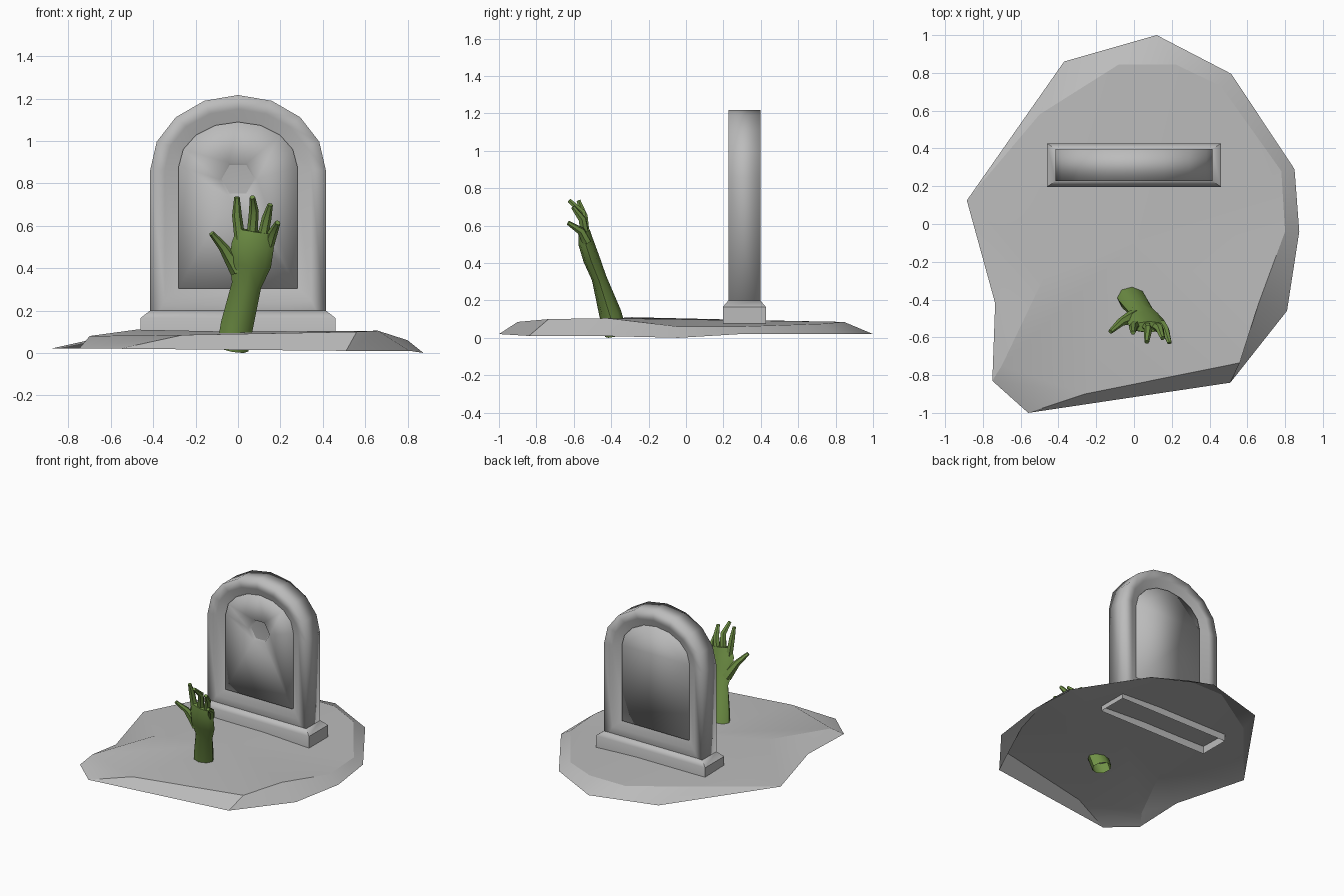
import bpy, bmesh, math
from mathutils import Vector

cube = bpy.data.objects.get("Cube")
if cube:
    bpy.data.objects.remove(cube, do_unlink=True)


def material(name, rgb):
    m = bpy.data.materials.new(name)
    m.use_nodes = True
    m.diffuse_color = (*rgb, 1)
    m.node_tree.nodes["Principled BSDF"].inputs["Base Color"].default_value = (*rgb, 1)
    return m


stone = material("grey_stone", (0.5, 0.5, 0.5))
skin = material("green_skin", (0.16, 0.28, 0.06))


def finish(bm, name, mat, angle):
    bmesh.ops.recalc_face_normals(bm, faces=bm.faces)
    me = bpy.data.meshes.new(name)
    bm.to_mesh(me)
    bm.free()
    me.materials.append(mat)
    ob = bpy.data.objects.new(name, me)
    bpy.context.collection.objects.link(ob)
    bpy.ops.object.select_all(action='DESELECT')
    ob.select_set(True)
    bpy.context.view_layer.objects.active = ob
    bpy.ops.object.shade_smooth_by_angle(angle=math.radians(angle))
    return ob


def loft(bm, loops, cap_start=False, cap_end=False):
    rings = [[bm.verts.new(p) for p in loop] for loop in loops]
    n = len(rings[0])
    for a, b in zip(rings, rings[1:]):
        for i in range(n):
            j = (i + 1) % n
            bm.faces.new((a[i], a[j], b[j], b[i]))
    if cap_start:
        bm.faces.new(rings[0])
    if cap_end:
        bm.faces.new(rings[-1])
    return rings


# Ground: open faceted mound, outer rim then raised inner ring
rim = [(0.12, 1, .02), (-.37, .86, .02), (-.885, .125, .02), (-.735, -.42, .02),
       (-.75, -.83, .02), (-.56, -1, .02), (.51, -.84, .01), (.81, -.46, .01),
       (.875, -.04, 0), (.85, .29, .02), (.515, .795, .02)]
crest = [(.22, .845, .085), (-.08, .845, .085), (-.5, .58, .09), (-.48, -.29, .11),
         (-.7, -.75, .08), (-.26, -.9, .085), (.56, -.735, .1), (.66, -.42, .105),
         (.8, -.04, .06), (.78, .28, .06), (.46, .73, .075)]
bm = bmesh.new()
rings = loft(bm, [rim, crest])
peak = bm.verts.new((0, -.1, .1))
for a, b in zip(rings[1], rings[1][1:] + rings[1][:1]):
    bm.faces.new((a, b, peak))
finish(bm, "ground", stone, 25)

MID_Y = 0.312


def arch(half, bottom, spring, top, y):
    """Round-topped outline, clockwise from the lower left."""
    pts = [(-half, y, bottom)]
    for i in range(9):
        t = math.pi * i / 8
        pts.append((-half * math.cos(t), y, spring + (top - spring) * math.sin(t)))
    return pts + [(half, y, bottom)]


# Headstone frame: rounded border sloping into a recess on both sides
front = [(.27, .31, .88, 1.08, .04), (.345, .25, .87, 1.15, .08), (.415, .1, .86, 1.217, .085)]
loops = [arch(*f[:4], MID_Y - f[4]) for f in front]
loops += [arch(*f[:4], MID_Y + f[4]) for f in reversed(front)]
bm = bmesh.new()
loft(bm, loops, True, True)
finish(bm, "headstone_frame", stone, 180)

# Inset panel with a six-sided dimple in its front
bm = bmesh.new()
outline = loft(bm, [arch(.28, .305, .88, 1.09, MID_Y + s * .06) for s in (-1, 1)], False, True)[0]


def hexagon(r, y):
    return [(r * math.cos(math.pi * i / 3), y, .82 + r * math.sin(math.pi * i / 3)) for i in range(6)]


hole = loft(bm, [hexagon(.09, MID_Y - .06), hexagon(.06, MID_Y - .01)], False, True)[0]
edges = [bm.edges.get((a, b)) for ring in (outline, hole) for a, b in zip(ring, ring[1:] + ring[:1])]
bmesh.ops.bridge_loops(bm, edges=edges)
finish(bm, "headstone_panel", stone, 180)

# Plinth: open box with chamfered top
bm = bmesh.new()
loft(bm, [[(sx * w, MID_Y + sy * d, z) for sx, sy in ((-1, -1), (1, -1), (1, 1), (-1, 1))]
          for w, d, z in ((.46, .115, .04), (.46, .115, .165), (.415, .085, .2))], False, True)
finish(bm, "headstone_plinth", stone, 50)


def tube(bm, path, radii, sides, open_start=False):
    """Tapered limb along a path; radii are (width, depth) pairs."""
    pts = [Vector(p) for p in path]
    loops = []
    for i, p in enumerate(pts):
        t = (pts[min(i + 1, len(pts) - 1)] - pts[max(i - 1, 0)]).normalized()
        side = t.cross(Vector((0, 1, 0))).normalized()
        up = side.cross(t)
        loops.append([p + side * radii[i][0] * math.cos(a) + up * radii[i][1] * math.sin(a)
                      for a in (math.tau * k / sides for k in range(sides))])
    loft(bm, loops, not open_start, True)


# Forearm and palm
bm = bmesh.new()
tube(bm, [(-.025, -.375, .02), (-.005, -.405, .13), (.04, -.465, .32), (.057, -.505, .42),
          (.07, -.535, .51), (.08, -.545, .575)],
     [(.075, .06), (.077, .06), (.07, .04), (.1, .045), (.1, .042), (.085, .03)], 8, True)
finish(bm, "forearm_and_palm", skin, 45)

# Fingers: base, knuckle, tip
fingers = {
    "thumb": [(0, -.49, .39), (-.07, -.52, .5), (-.125, -.57, .565)],
    "index_finger": [(.01, -.535, .53), (-.005, -.545, .65), (-.005, -.575, .735)],
    "middle_finger": [(.065, -.54, .54), (.075, -.555, .67), (.068, -.625, .735)],
    "ring_finger": [(.115, -.54, .54), (.135, -.555, .635), (.152, -.605, .7)],
    "little_finger": [(.145, -.53, .51), (.165, -.56, .57), (.188, -.63, .615)],
}
for name, path in fingers.items():
    base = .04 if name == "thumb" else .026
    bm = bmesh.new()
    tube(bm, path, [(base, base), (.023, .022), (.013, .012)], 6)
    finish(bm, name, skin, 45)
